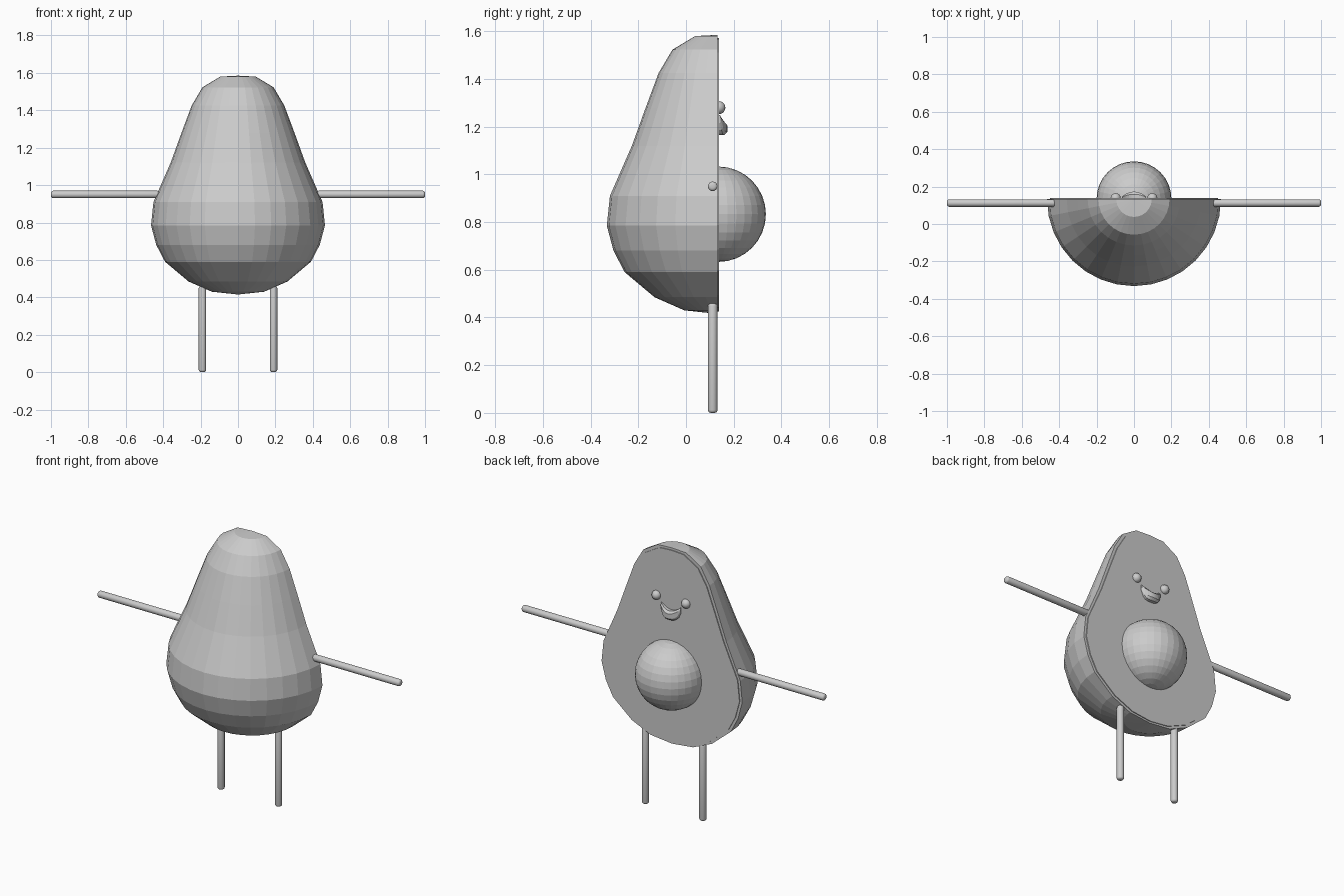
import bpy, bmesh, math
from mathutils import Matrix, Vector

if "Cube" in bpy.data.objects:
    bpy.data.objects.remove(bpy.data.objects["Cube"])

CUT_Y = 0.133   # plane where the fruit is halved
grey = bpy.data.materials.new("light_grey")
grey.diffuse_color = (0.6, 0.6, 0.6, 1)
grey.use_nodes = True
grey.node_tree.nodes["Principled BSDF"].inputs["Base Color"].default_value = grey.diffuse_color


def finish(bm, name, smooth=False):
    bmesh.ops.recalc_face_normals(bm, faces=bm.faces)
    me = bpy.data.meshes.new(name)
    bm.to_mesh(me)
    bm.free()
    me.materials.append(grey)
    for p in me.polygons:
        p.use_smooth = smooth
    ob = bpy.data.objects.new(name, me)
    bpy.context.collection.objects.link(ob)
    return ob


# Pear-shaped profile: radius, height
PROFILE = [(0.095, 1.58), (0.19, 1.523), (0.248, 1.425), (0.302, 1.28),
           (0.36, 1.12), (0.452, 0.91), (0.465, 0.785), (0.437, 0.68),
           (0.39, 0.59), (0.265, 0.485), (0.14, 0.43)]
TOP, BOTTOM = 1.585, 0.415

# Half body: profile swept through a half turn and capped on the cut
bm = bmesh.new()
STEPS = 16
rows = []
for r, z in PROFILE:
    rows.append([bm.verts.new((r * math.cos(a), CUT_Y - r * math.sin(a), z))
                 for a in (math.pi * i / STEPS for i in range(STEPS + 1))])
top = bm.verts.new((0, CUT_Y, TOP))
bot = bm.verts.new((0, CUT_Y, BOTTOM))
for i in range(STEPS):
    for a, b in zip(rows, rows[1:]):
        bm.faces.new((a[i], a[i + 1], b[i + 1], b[i]))
    bm.faces.new((top, rows[0][i + 1], rows[0][i]))
    bm.faces.new((bot, rows[-1][i], rows[-1][i + 1]))
bm.faces.new([top] + [r[0] for r in rows] + [bot] + [r[-1] for r in reversed(rows)])
finish(bm, "body_skin")

# Flesh: thin plate slightly inside the skin outline
bm = bmesh.new()
mid = 0.93
side = [(r - 0.015, mid + (z - mid) * 0.98) for r, z in PROFILE]
outline = ([(0, TOP - 0.013)] + side + [(0, BOTTOM + 0.01)]
           + [(-x, z) for x, z in reversed(side)])
face = bm.faces.new([bm.verts.new((x, CUT_Y - 0.001, z)) for x, z in outline])
ext = bmesh.ops.extrude_face_region(bm, geom=[face])
bmesh.ops.translate(bm, vec=(0, 0.006, 0),
                    verts=[v for v in ext["geom"] if isinstance(v, bmesh.types.BMVert)])
finish(bm, "flesh")


def ball(name, loc, r, u, v, smooth=False):
    bm = bmesh.new()
    bmesh.ops.create_uvsphere(bm, u_segments=u, v_segments=v, radius=r,
                              matrix=Matrix.Translation(loc))
    return finish(bm, name, smooth)


ball("seed", (0, 0.135, 0.833), 0.2, 32, 16)


def rod(name, start, end, r=0.02, sides=16):
    """Straight limb with rounded ends."""
    start, end = Vector(start), Vector(end)
    d = end - start
    bm = bmesh.new()
    rot = d.to_track_quat('Z', 'Y').to_matrix().to_4x4()
    bmesh.ops.create_cone(bm, cap_ends=True, segments=sides, radius1=r, radius2=r,
                          depth=d.length,
                          matrix=Matrix.Translation((start + end) / 2) @ rot)
    rims = [e for e in bm.edges if any(len(f.verts) > 4 for f in e.link_faces)]
    bmesh.ops.bevel(bm, geom=rims, offset=r * 0.6, segments=3, profile=0.5,
                    affect='EDGES')
    return finish(bm, name, True)


# Limbs and eyes, mirrored left and right
for s, n in ((-1, "left"), (1, "right")):
    rod(n + "_arm", (s * 0.42, 0.112, 0.95), (s * 1.0, 0.112, 0.95))
    rod(n + "_leg", (s * 0.19, 0.112, 0.0), (s * 0.19, 0.112, 0.46))
    ball(n + "_eye", (s * 0.098, 0.138, 1.28), 0.027, 16, 10, True)

# Smiling mouth: crescent bulging out of the flesh
bm = bmesh.new()
N = 10
rings = []
for i in range(N + 1):
    t = -1 + 2 * i / N
    x, bulge = 0.065 * t, 0.008 + 0.027 * (1 - t * t)
    hi = 1.218 + 0.03 * t * t
    lo = 1.165 + 0.05 * t ** 4
    pts = [(0.13, hi), (0.138 + bulge * 0.6, hi), (0.138 + bulge, hi - 0.012),
           (0.138 + bulge, lo + 0.012), (0.138 + bulge * 0.6, lo), (0.13, lo)]
    rings.append([bm.verts.new((x, y, z)) for y, z in pts])
for a, b in zip(rings, rings[1:]):
    for j in range(6):
        k = (j + 1) % 6
        bm.faces.new((a[j], a[k], b[k], b[j]))
bm.faces.new(rings[0])
bm.faces.new(rings[-1])
finish(bm, "mouth")
